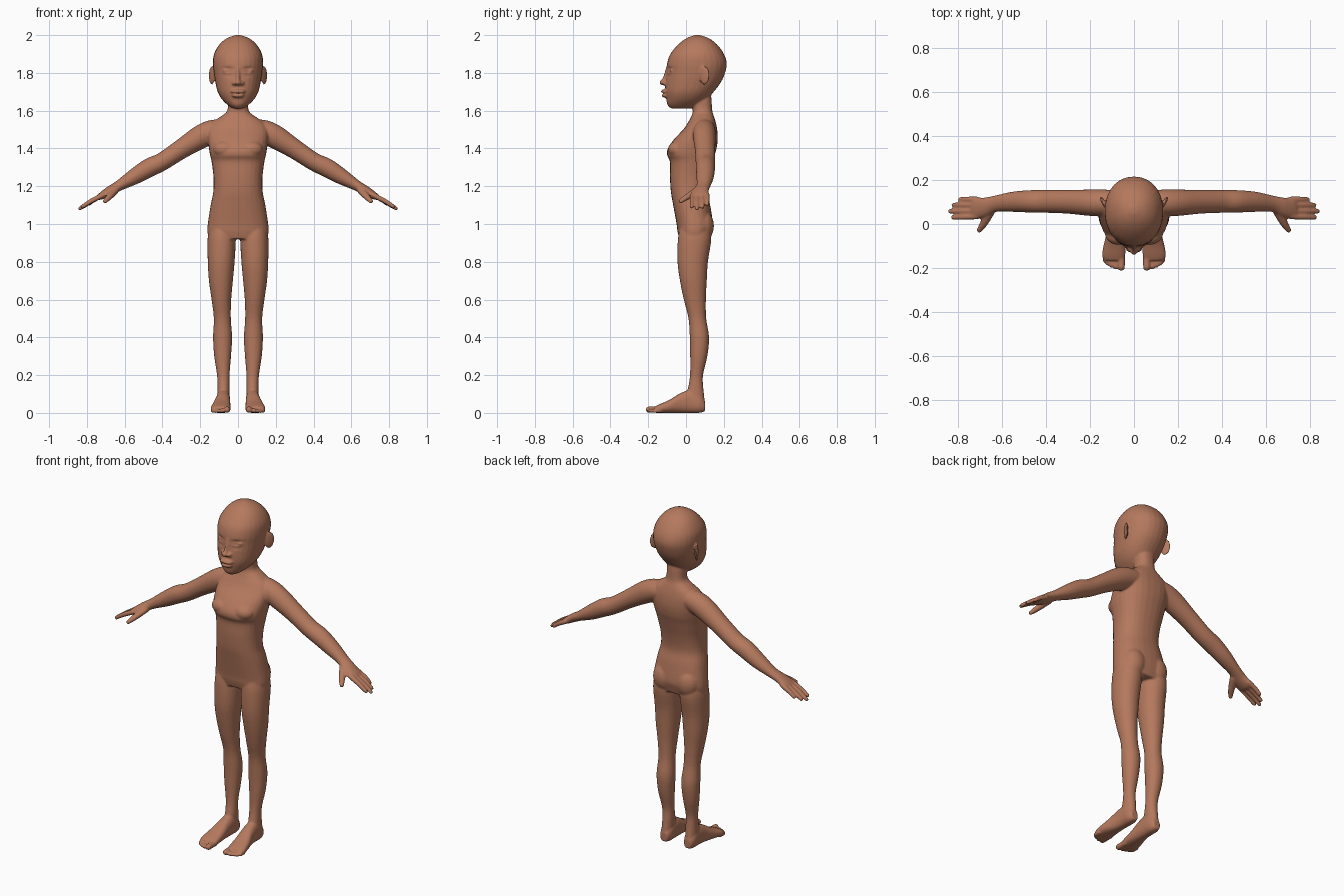
import bpy, bmesh, math
from mathutils import Vector, Matrix

bm = bmesh.new()
SEG = 28


def spline(rows, steps=4):
    """Catmull-Rom through rows of numbers."""
    out = []
    for i in range(len(rows) - 1):
        p = [rows[max(0, min(len(rows) - 1, i + k))] for k in (-1, 0, 1, 2)]
        for s in range(steps):
            t = s / steps
            out.append([0.5 * (2 * b + (c - a) * t + (2 * a - 5 * b + 4 * c - d) * t * t
                               + (3 * b - a - 3 * c + d) * t ** 3) for a, b, c, d in zip(*p)])
    return out + [list(rows[-1])]


def loft(rings, n=2.0):
    """Closed skin over rings of (centre, half axis u, half axis v)."""
    loops = []
    for c, u, v in rings:
        loop = []
        for k in range(SEG):
            a = 2 * math.pi * k / SEG
            ca, sa = math.cos(a), math.sin(a)
            loop.append(bm.verts.new(c + u * math.copysign(abs(ca) ** (2 / n), ca)
                                     + v * math.copysign(abs(sa) ** (2 / n), sa)))
        loops.append(loop)
    for a, b in zip(loops, loops[1:]):
        for k in range(SEG):
            j = (k + 1) % SEG
            bm.faces.new((a[k], a[j], b[j], b[k]))
    bm.faces.new(loops[0])
    bm.faces.new(loops[-1])


def column(rows, s=1, n=2.0):
    """Upright loft from rows of (z, x0, x1, y0, y1)."""
    loft([(Vector((s * (x0 + x1) / 2, (y0 + y1) / 2, z)), Vector(((x1 - x0) / 2, 0, 0)),
           Vector((0, (y1 - y0) / 2, 0))) for z, x0, x1, y0, y1 in spline(rows)], n)


def blob(c, r, turn=0):
    m = Matrix.Translation(c) @ Matrix.Rotation(turn, 4, 'Z') @ Matrix.Diagonal((*r, 1))
    bmesh.ops.create_uvsphere(bm, u_segments=20, v_segments=14, radius=1, matrix=m)


def limb(rows, s=1, round_ends=False):
    """Sideways loft from rows of (x, y, z, vertical radius, flat radius)."""
    rows = spline(rows)
    pts = [Vector((s * r[0], r[1], r[2])) for r in rows]
    rings = []
    for i, r in enumerate(rows):
        d = (pts[min(i + 1, len(pts) - 1)] - pts[max(i - 1, 0)]).normalized()
        flat = d.cross(Vector((0, 0, 1))).normalized()
        rings.append((pts[i], flat.cross(d) * r[3], flat * r[4]))
    loft(rings)
    if round_ends:
        blob(pts[-1], (rows[-1][4],) * 3)


# torso and neck
torso = [(0.92, .155, -.035, .125), (0.96, .162, -.045, .137), (1.0, .16, -.05, .143),
         (1.1, .145, -.068, .128), (1.17, .131, -.08, .113), (1.25, .13, -.085, .122),
         (1.33, .14, -.085, .142), (1.365, .148, -.1, .152), (1.4, .154, -.096, .162),
         (1.45, .16, -.062, .168), (1.5, .16, -.015, .165), (1.54, .135, .012, .157),
         (1.57, .09, .028, .148), (1.6, .057, .036, .139), (1.66, .053, .03, .135),
         (1.7, .05, .03, .13)]
column([(z, -w, w, a, b) for z, w, a, b in torso], n=2.35)

# head
head = [(1.612, .03, -.08, .03), (1.63, .055, -.098, .07), (1.66, .085, -.104, .11),
        (1.7, .108, -.11, .147), (1.75, .12, -.109, .185), (1.8, .128, -.103, .207),
        (1.85, .133, -.1, .216), (1.9, .127, -.083, .201), (1.95, .099, -.042, .165),
        (1.983, .06, .002, .122), (2.0, .015, .045, .075)]
column([(z, -w, w, a, b) for z, w, a, b in head], n=2.15)

# nose and lips
column([(1.735, -.016, .016, -.122, -.06), (1.75, -.016, .016, -.139, -.06),
        (1.78, -.012, .012, -.121, -.06), (1.83, -.012, .012, -.106, -.06)])
blob((0, -.125, 1.749), (.016, .016, .014))
blob((0, -.112, 1.702), (.04, .021, .011))
blob((0, -.11, 1.68), (.034, .02, .011))

leg = [(0.99, .02, .15, -.03, .125), (0.92, .012, .161, -.043, .134), (0.8, .018, .16, -.045, .116),
       (0.7, .027, .154, -.032, .11), (0.6, .036, .14, -.012, .105), (0.5, .038, .128, .013, .107),
       (0.4, .031, .132, .02, .122), (0.3, .037, .126, .022, .113), (0.2, .045, .111, .021, .09),
       (0.13, .045, .109, .01, .092), (0.06, .046, .112, -.01, .1)]
arm = [(.09, .1, 1.5, .055, .055), (.14, .097, 1.488, .062, .06), (.2, .097, 1.46, .062, .06),
       (.3, .101, 1.397, .052, .054), (.4, .103, 1.331, .048, .052), (.47, .103, 1.298, .05, .051),
       (.55, .101, 1.25, .042, .046), (.63, .092, 1.203, .028, .037), (.68, .077, 1.174, .025, .044),
       (.72, .073, 1.15, .02, .05), (.738, .073, 1.14, .014, .047)]
foot = [(.1, .078, .035, .022, .027), (.07, .078, .05, .035, .05), (.02, .078, .06, .037, .06),
        (-.03, .081, .052, .04, .052), (-.09, .088, .034, .049, .034),
        (-.14, .092, .023, .053, .023), (-.165, .091, .018, .046, .016)]
fingers = [(.113, .80, .112, 1.1), (.087, .83, .087, 1.085), (.06, .846, .058, 1.077),
           (.034, .832, .03, 1.087)]
toes = [(.058, -.194, .017), (.085, -.193, .0115), (.104, -.186, .011), (.12, -.177, .0105),
        (.133, -.165, .01)]

for s in (1, -1):
    column(leg, s, 2.1)
    limb(arm, s)
    # buttocks and chest
    blob((s * .075, .085, .99), (.07, .063, .085))
    blob((s * .07, -.045, 1.395), (.062, .05, .045))
    # foot and toes
    loft([(Vector((s * x, y, z)), Vector((hx, 0, 0)), Vector((0, 0, hz)))
          for y, x, z, hx, hz in spline(foot)], 2.4)
    for x, y, r in toes:
        loft([(Vector((s * x, yy, r)), Vector((r, 0, 0)), Vector((0, 0, r))) for yy in (-.13, y)])
        blob((s * x, y, r), (r, r * 1.2, r))
    # fingers and thumb
    for y0, x, y, z in fingers:
        limb([(.71, y0, 1.155, .014, .0125), ((.72 + x) / 2, (y0 + y) / 2, (1.15 + z) / 2 + .004, .013, .0125),
              (x - .009, y, z + .005, .0105, .0105)], s, True)
    limb([(.65, .065, 1.18, .02, .022), (.682, .005, 1.143, .016, .018),
          (.704, -.028, 1.12, .011, .012)], s, True)
    # ear, nostril wing, brow, eyelids
    blob((s * .138, .097, 1.787), (.009, .031, .05), -s * .5)
    blob((s * .019, -.111, 1.746), (.014, .015, .011))
    blob((s * .055, -.075, 1.812), (.026, .017, .015))

bmesh.ops.recalc_face_normals(bm, faces=bm.faces[:])
mesh = bpy.data.meshes.new("body")
bm.to_mesh(mesh)
bm.free()
body = bpy.data.objects.new("body", mesh)
bpy.context.collection.objects.link(body)

# fuse the parts into one soft skin
rm = body.modifiers.new("fuse", 'REMESH')
rm.mode = 'VOXEL'
rm.voxel_size = 0.0055
rm.use_smooth_shade = True
sm = body.modifiers.new("soften", 'SMOOTH')
sm.factor = 0.5
sm.iterations = 5
dg = bpy.context.evaluated_depsgraph_get()
skin = bpy.data.meshes.new_from_object(body.evaluated_get(dg))
body.modifiers.clear()
body.data = skin

# press in eye sockets, eye slits, mouth line and ear hollows
dents = [(.055, 1.822, .026, .010, .008), (.055, 1.807, .018, .004, .006),
         (.05, 1.785, .022, .009, .003), (0, 1.691, .026, .004, .006)]
for v in skin.vertices:
    p = v.co
    if p.z > 1.6 and p.y < -.03:
        for x, z, sx, sz, depth in dents:
            p.y += depth * math.exp(-((abs(p.x) - x) / sx) ** 2 - ((p.z - z) / sz) ** 2)
    p.z = max(p.z, 0)
for f in skin.polygons:
    f.use_smooth = True

mat = bpy.data.materials.new("warm brown skin")
mat.diffuse_color = (0.46, 0.19, 0.11, 1)
skin.materials.clear()
skin.materials.append(mat)
